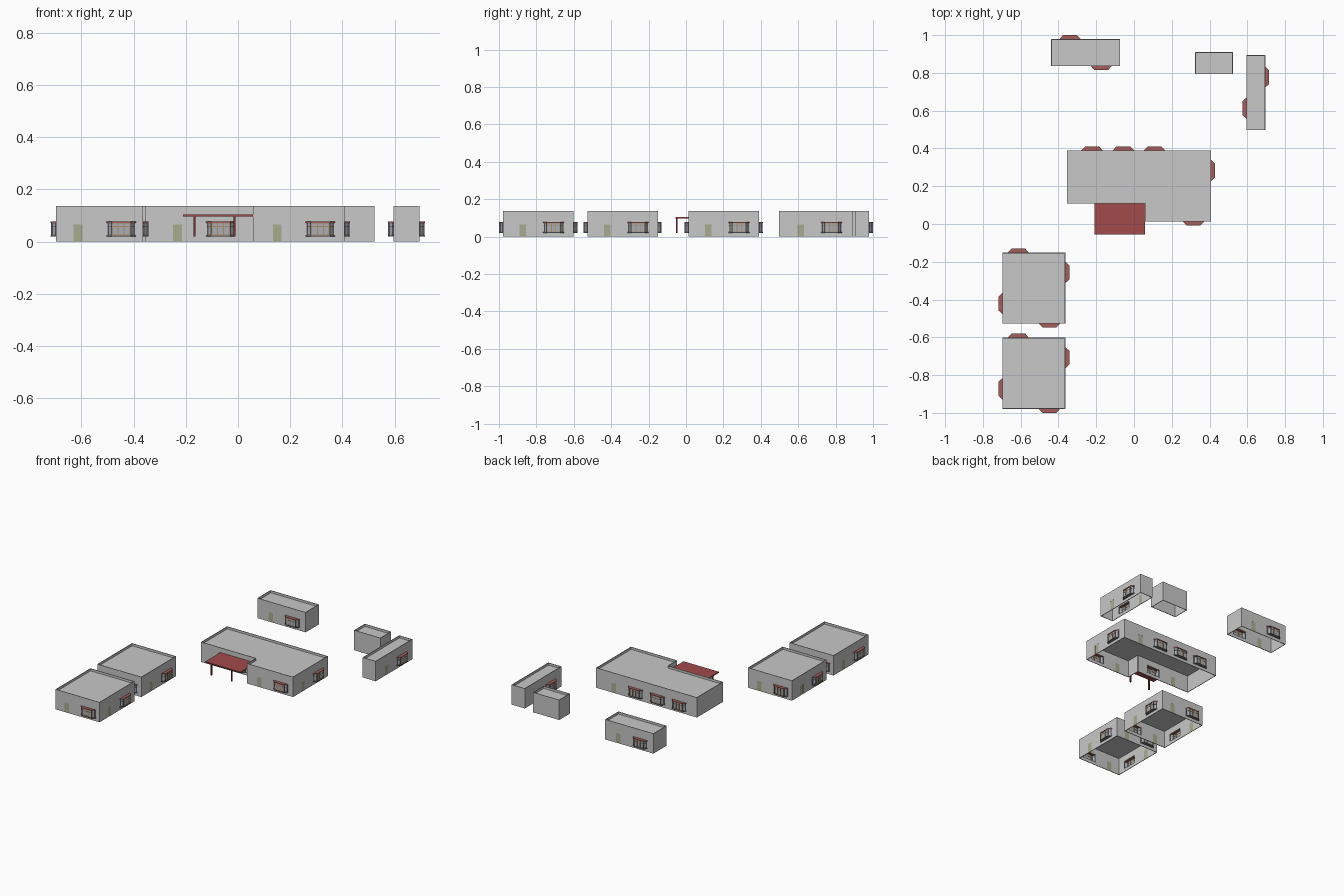
import bpy, bmesh
from mathutils import Vector

if "Cube" in bpy.data.objects:
    bpy.data.objects.remove(bpy.data.objects["Cube"])

H, ROOF, T, TILE = 0.1365, 0.121, 0.004, 0.165   # wall top, roof level, wall thickness, bay spacing
WIN_LO, WIN_HI, DOOR_H, DOOR_W = 0.02, 0.077, 0.066, 0.034


def material(name, r, g, b):
    m = bpy.data.materials.new(name)
    m.diffuse_color = (r, g, b, 1)
    m.use_nodes = True
    m.node_tree.nodes["Principled BSDF"].inputs["Base Color"].default_value = m.diffuse_color
    return m


MATS = {
    "wall": material("wall grey", 0.58, 0.58, 0.58),
    "door": material("door olive", 0.40, 0.41, 0.28),
    "hood": material("hood red", 0.37, 0.11, 0.10),
    "sill": material("casing slate", 0.17, 0.17, 0.19),
    "frame": material("frame tan", 0.40, 0.27, 0.14),
    "glass": material("glass grey", 0.40, 0.42, 0.46),
    "canopy": material("canopy red", 0.36, 0.07, 0.07),
    "post": material("post dark red", 0.22, 0.03, 0.03),
}


def prism(bm, pts, z0, z1):
    """Vertical extrusion of a plan outline."""
    lo = [bm.verts.new((p[0], p[1], z0)) for p in pts]
    hi = [bm.verts.new((p[0], p[1], z1)) for p in pts]
    n = len(pts)
    bm.faces.new(lo[::-1])
    bm.faces.new(hi)
    for i in range(n):
        bm.faces.new((lo[i], lo[(i + 1) % n], hi[(i + 1) % n], hi[i]))


def finish(bm, name, mat):
    if not bm.verts:
        bm.free()
        return
    bmesh.ops.recalc_face_normals(bm, faces=bm.faces)
    me = bpy.data.meshes.new(name)
    bm.to_mesh(me)
    bm.free()
    me.materials.append(MATS[mat])
    bpy.context.collection.objects.link(bpy.data.objects.new(name, me))


class Side:
    """Wall frame: u runs left to right seen from outside, d points outward."""
    def __init__(self, a, b):
        self.o = Vector(a)
        v = Vector(b) - self.o
        self.len = v.length
        self.t = v.normalized()
        self.n = Vector((self.t.y, -self.t.x))

    def at(self, u, d):
        return self.o + self.t * u + self.n * d

    def box(self, bm, u0, u1, d0, d1, z0, z1):
        prism(bm, [self.at(*q) for q in ((u0, d0), (u0, d1), (u1, d1), (u1, d0))], z0, z1)

    def bar(self, bm, a, b, w, z0, z1):
        """Upright plate of thickness w between two plan points."""
        a, b = self.at(*a), self.at(*b)
        v = (b - a).normalized()
        s = Vector((v.y, -v.x)) * (w / 2)
        prism(bm, [a + s, b + s, b - s, a - s], z0, z1)


def bay_window(side, c, bms):
    plan = [(c - .056, 0), (c - .036, .021), (c + .036, .021), (c + .056, 0)]
    inner = [(c - .052, -.002), (c - .034, .017), (c + .034, .017), (c + .052, -.002)]
    # hood and sill slabs
    prism(bms["hood"], [side.at(*p) for p in plan], WIN_HI - .005, WIN_HI)
    prism(bms["sill"], [side.at(*p) for p in plan], WIN_LO, WIN_LO + .004)
    lo, hi = WIN_LO + .004, WIN_HI - .005
    for i in range(3):
        a, b = inner[i], inner[i + 1]
        kind = "frame" if i == 1 else "sill"
        side.bar(bms["glass"], a, b, .001, lo, hi)
        # rails and transom
        for z0, z1 in ((lo, lo + .004), (.056, .059), (hi - .003, hi)):
            side.bar(bms[kind], a, b, .004, z0, z1)
        # mullions
        for k in ((0, 1 / 3, 2 / 3, 1) if i == 1 else (.08, .92)):
            u, d = a[0] + (b[0] - a[0]) * k, a[1] + (b[1] - a[1]) * k
            side.box(bms[kind], u - .002, u + .002, d - .003, d + .003, lo, hi)


def building(name, corners):
    bms = {k: bmesh.new() for k in ("wall", "door", "hood", "sill", "frame", "glass")}
    for a, b in zip(corners, corners[1:] + corners[:1]):
        s = Side(a, b)
        n = int(s.len / TILE)
        n = n if n >= 2 else 0
        cursor = 0
        # one door on the left, bay windows on the rest
        for i in range(n):
            c = s.len / 2 + (i - (n - 1) / 2) * TILE
            hw = DOOR_W / 2 if i == 0 else .052
            s.box(bms["wall"], cursor, c - hw, -T, 0, 0, H)
            if i == 0:
                s.box(bms["wall"], c - hw, c + hw, -T, 0, DOOR_H, H)
                s.box(bms["door"], c - hw, c + hw, -T, -.0005, 0, DOOR_H)
            else:
                s.box(bms["wall"], c - hw, c + hw, -T, 0, 0, WIN_LO + .002)
                s.box(bms["wall"], c - hw, c + hw, -T, 0, WIN_HI - .002, H)
                bay_window(s, c, bms)
            cursor = c + hw
        s.box(bms["wall"], cursor, s.len, -T, 0, 0, H)
    # roof deck, sunk behind the parapet
    roof = bmesh.new()
    count = len(corners)
    deck = []
    for i, p in enumerate(corners):
        n0 = Side(corners[i - 1], p).n
        n1 = Side(p, corners[(i + 1) % count]).n
        deck.append(Vector(p) - (n0 + n1) * (T * .5))
    prism(roof, deck, ROOF - .003, ROOF)
    finish(roof, name + "_roof", "wall")
    labels = {"wall": "walls", "door": "doors", "hood": "window_hoods", "sill": "window_casings",
              "frame": "window_frames", "glass": "window_glass"}
    for k, bm in bms.items():
        finish(bm, name + "_" + labels[k], k)


def rect(x0, x1, y0, y1):
    return [(x0, y0), (x1, y0), (x1, y1), (x0, y1)]


# the six buildings
building("back_block", rect(-.439, -.073, .836, .979))
building("small_shed", rect(.323, .523, .794, .910))
building("narrow_block", rect(.595, .695, .497, .894))
building("main_hall", [(-.356, .108), (.058, .108), (.058, .013), (.408, .013), (.408, .390), (-.356, .390)])
building("front_block_a", rect(-.697, -.363, -.527, -.151))
building("front_block_b", rect(-.697, -.363, -.979, -.601))

# entrance canopy with two posts
bm = bmesh.new()
prism(bm, rect(-.21, .058, -.056, .108), .097, .104)
finish(bm, "entrance_canopy", "canopy")
bm = bmesh.new()
for x in (-.166, -.013):
    prism(bm, rect(x - .004, x + .004, -.054, -.046), .02, .0975)
finish(bm, "canopy_posts", "post")
